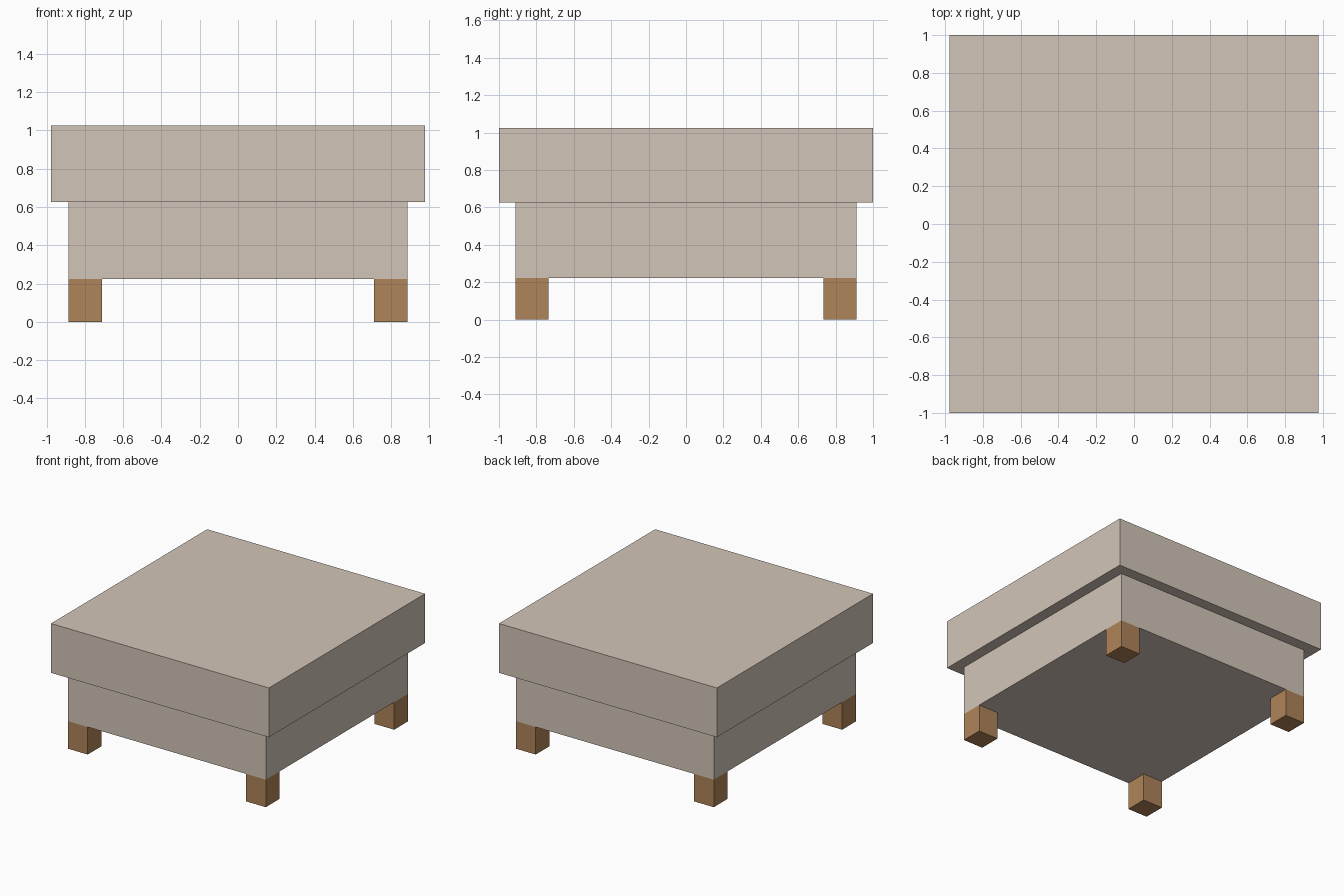
import bpy

if "Cube" in bpy.data.objects:
    bpy.data.objects.remove(bpy.data.objects["Cube"])


def material(name, color):
    m = bpy.data.materials.new(name)
    m.diffuse_color = (*color, 1)
    m.use_nodes = True
    m.node_tree.nodes["Principled BSDF"].inputs["Base Color"].default_value = m.diffuse_color
    return m


fabric = material("fabric", (0.65, 0.56, 0.48))
wood = material("wood", (0.43, 0.23, 0.10))


def box(name, lo, hi, mat):
    """Axis-aligned box between two corners."""
    centre = [(a + b) / 2 for a, b in zip(lo, hi)]
    bpy.ops.mesh.primitive_cube_add(size=1, location=centre)
    ob = bpy.context.object
    ob.name = name
    ob.scale = [b - a for a, b in zip(lo, hi)]
    bpy.ops.object.transform_apply(location=False, rotation=False, scale=True)
    ob.data.materials.append(mat)
    return ob


BX, BY = 0.887, 0.911            # half size of the base
LEG_H, SEAM, TOP = 0.223, 0.625, 1.025
LEG = 0.177

# Upholstered base and overhanging cushion
box("base", (-BX, -BY, LEG_H), (BX, BY, SEAM), fabric)
box("cushion", (-0.977, -1, SEAM), (0.977, 1, TOP), fabric)

# Square legs flush with the base corners
for sy, row in ((-1, "front"), (1, "back")):
    for sx, side in ((-1, "left"), (1, "right")):
        cx, cy = sx * (BX - LEG / 2), sy * (BY - LEG / 2)
        box(f"{row}_{side}_leg", (cx - LEG / 2, cy - LEG / 2, 0),
            (cx + LEG / 2, cy + LEG / 2, LEG_H), wood)
